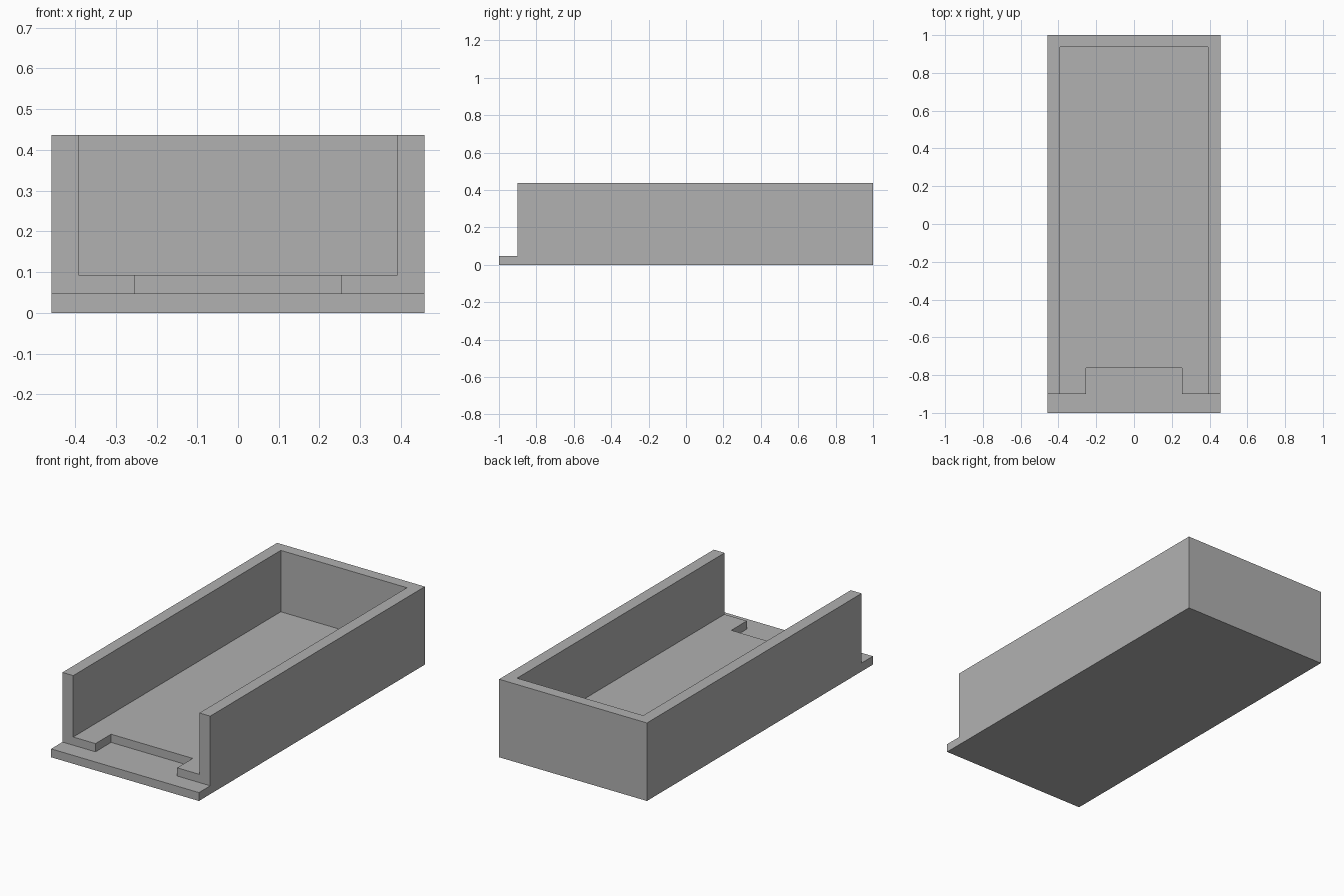
import bpy
import bmesh
from mathutils import Vector

# Remove the default object
cube = bpy.data.objects.get("Cube")
if cube:
    bpy.data.objects.remove(cube, do_unlink=True)

# Main dimensions
HALF_W, INNER_W, NOTCH_W = 0.458, 0.391, 0.253
HEIGHT, FLOOR, LIP = 0.437, 0.093, 0.047
FRONT, WALL_FRONT, NOTCH_BACK, INNER_BACK, BACK = -1.0, -0.90, -0.762, 0.937, 1.0
OVER = 0.1  # how far cutters reach past the body

grey = bpy.data.materials.new("plain_grey")
grey.use_nodes = True
colour = (0.44, 0.44, 0.44, 1)
grey.diffuse_color = colour
grey.node_tree.nodes["Principled BSDF"].inputs["Base Color"].default_value = colour


def box(name, half_width, y0, y1, z0, z1):
    """Box centred on x, between the given y and z limits."""
    bm = bmesh.new()
    bmesh.ops.create_cube(bm, size=1)
    size = Vector((2 * half_width, y1 - y0, z1 - z0))
    centre = Vector((0, (y0 + y1) / 2, (z0 + z1) / 2))
    for v in bm.verts:
        v.co = v.co * size + centre
    mesh = bpy.data.meshes.new(name)
    bm.to_mesh(mesh)
    bm.free()
    mesh.materials.append(grey)
    obj = bpy.data.objects.new(name, mesh)
    bpy.context.collection.objects.link(obj)
    return obj


def cut(target, cutter):
    """Subtract the cutter from the target, then discard it."""
    cutter.hide_render = True
    mod = target.modifiers.new(cutter.name, "BOOLEAN")
    mod.operation = "DIFFERENCE"
    mod.solver = "EXACT"
    mod.object = cutter
    bpy.context.view_layer.objects.active = target
    bpy.ops.object.modifier_apply(modifier=mod.name)
    bpy.data.objects.remove(cutter, do_unlink=True)


# Solid block, carved into an open-fronted tray
tray = box("open_front_tray", HALF_W, FRONT, BACK, 0, HEIGHT)

# Thin step along the front
cut(tray, box("front_step_cutter", HALF_W + OVER, FRONT - OVER, WALL_FRONT, LIP, HEIGHT + OVER))

# Long trough between the side walls and the back wall
cut(tray, box("trough_cutter", INNER_W, FRONT - OVER, INNER_BACK, FLOOR, HEIGHT + OVER))

# Shallow notch in the front edge of the floor
cut(tray, box("notch_cutter", NOTCH_W, FRONT - OVER, NOTCH_BACK, LIP, HEIGHT))
